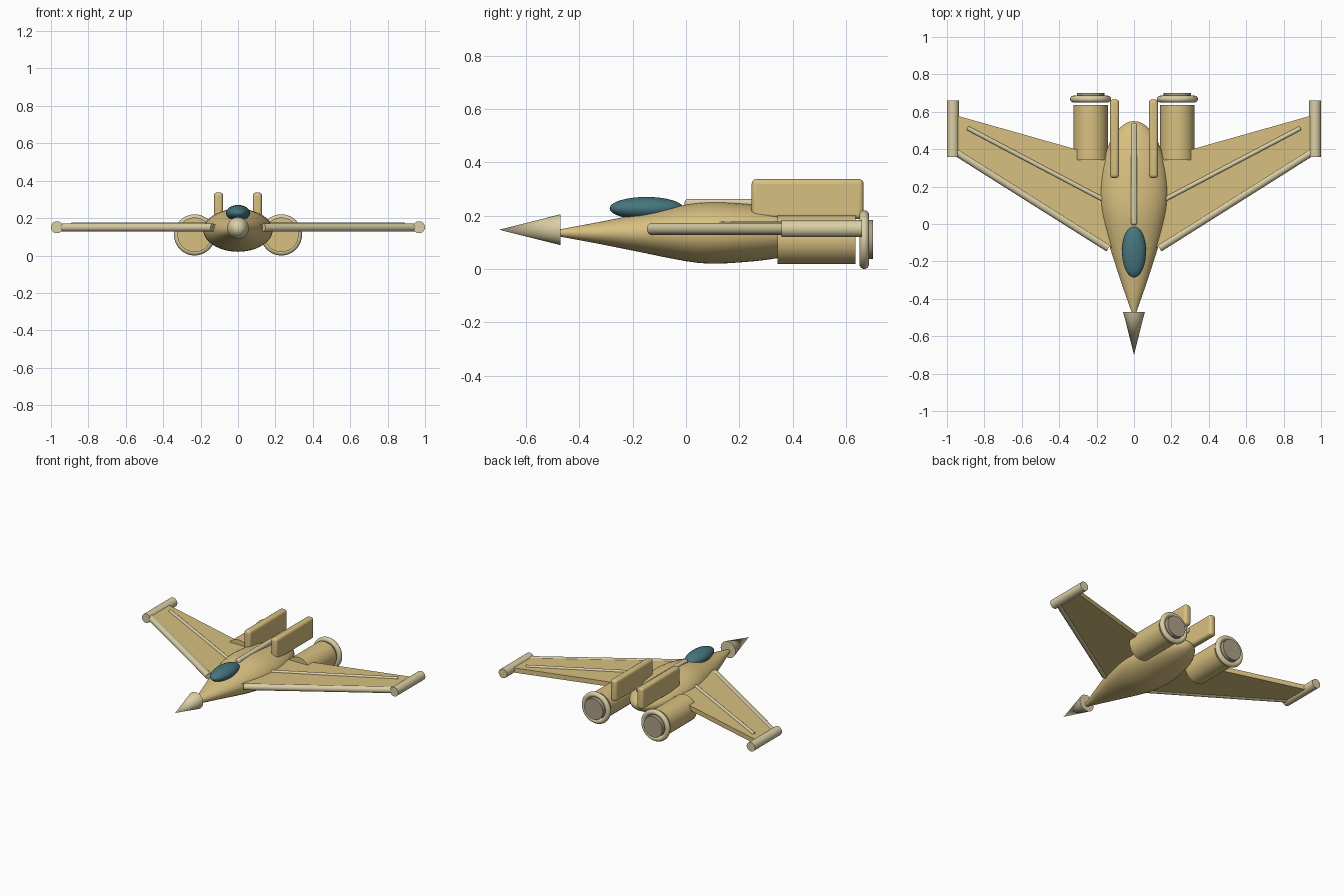
import bpy, bmesh, math
from mathutils import Vector

if "Cube" in bpy.data.objects:
    bpy.data.objects.remove(bpy.data.objects["Cube"])


def material(name, rgb):
    m = bpy.data.materials.new(name)
    m.diffuse_color = (*rgb, 1)
    m.use_nodes = True
    m.node_tree.nodes["Principled BSDF"].inputs["Base Color"].default_value = m.diffuse_color
    return m


TAN = material("tan_hull", (0.69, 0.53, 0.22))
TRIM = material("pale_trim", (0.70, 0.62, 0.38))
GLASS = material("canopy_teal", (0.06, 0.18, 0.21))
NOZZLE = material("nozzle_grey", (0.42, 0.36, 0.25))


def finish(ob, name, mat, bevel=0, angle=35):
    ob.name = name
    ob.data.materials.clear()
    ob.data.materials.append(mat)
    if bevel:
        b = ob.modifiers.new("bevel", 'BEVEL')
        b.width, b.segments, b.limit_method = bevel, 4, 'ANGLE'
    bpy.ops.object.select_all(action='DESELECT')
    ob.select_set(True)
    bpy.context.view_layer.objects.active = ob
    bpy.ops.object.shade_smooth_by_angle(angle=math.radians(angle))
    return ob


def from_bmesh(bm, name, mat, **kw):
    bmesh.ops.recalc_face_normals(bm, faces=bm.faces)
    me = bpy.data.meshes.new(name)
    bm.to_mesh(me)
    bm.free()
    ob = bpy.data.objects.new(name, me)
    bpy.context.collection.objects.link(ob)
    return finish(ob, name, mat, **kw)


def rod(name, a, b, r1, mat, r2=None, bevel=0):
    """Cylinder or cone running from point a to point b."""
    a, b = Vector(a), Vector(b)
    bpy.ops.mesh.primitive_cone_add(vertices=48, radius1=r1, radius2=r1 if r2 is None else r2,
                                    depth=(b - a).length, location=(a + b) / 2)
    ob = bpy.context.object
    ob.rotation_euler = (b - a).to_track_quat('Z', 'Y').to_euler()
    return finish(ob, name, mat, bevel=bevel)


def box(name, lo, hi, mat, bevel):
    lo, hi = Vector(lo), Vector(hi)
    bpy.ops.mesh.primitive_cube_add(size=1, location=(lo + hi) / 2)
    ob = bpy.context.object
    ob.scale = hi - lo
    bpy.ops.object.transform_apply(location=False, rotation=False, scale=True)
    return finish(ob, name, mat, bevel=bevel)


# Fuselage: elliptical sections (y, half width, half height), tapered nose, rounded tail
stations = [(-0.50, 0.004, 0.006), (-0.47, 0.013, 0.014), (-0.32, 0.066, 0.042),
            (-0.17, 0.115, 0.072), (-0.08, 0.142, 0.091), (0.0, 0.162, 0.106),
            (0.05, 0.173, 0.113), (0.10, 0.181, 0.115), (0.15, 0.185, 0.114)]
for i in range(1, 12):
    t = i / 12 * math.pi / 2
    y = 0.15 + 0.40 * math.sin(t)
    stations.append((y, 0.185 * math.cos(t), 0.115 * math.sqrt(1 - ((y - 0.07) / 0.481) ** 2)))
bm = bmesh.new()
N = 48
rings = [[bm.verts.new((w * math.cos(2 * math.pi * k / N), y, 0.135 + h * math.sin(2 * math.pi * k / N)))
          for k in range(N)] for y, w, h in stations]
for r, s in zip(rings, rings[1:]):
    for k in range(N):
        bm.faces.new((r[k], r[(k + 1) % N], s[(k + 1) % N], s[k]))
bm.faces.new(rings[0])
tail = bm.verts.new((0, 0.55, 0.135))
for k in range(N):
    bm.faces.new((rings[-1][k], rings[-1][(k + 1) % N], tail))
from_bmesh(bm, "fuselage", TAN, angle=60)

# Nose cone, canopy and spine
rod("nose_cone", (0, -0.47, 0.147), (0, -0.70, 0.147), 0.058, TRIM, r2=0)
bpy.ops.mesh.primitive_uv_sphere_add(segments=40, ring_count=24, location=(0, -0.148, 0.227))
bpy.context.object.scale = (0.064, 0.138, 0.043)
finish(bpy.context.object, "canopy", GLASS)
box("spine_ridge", (-0.017, -0.005, 0.226), (0.017, 0.54, 0.262), TRIM, 0.012)

for s, side in ((-1, "left"), (1, "right")):
    # Wing slab
    bm = bmesh.new()
    outline = [(0.10, -0.138), (0.96, 0.39), (0.96, 0.583), (0.10, 0.34)]
    face = bm.faces.new([bm.verts.new((s * x, y, 0.134)) for x, y in outline])
    ext = bmesh.ops.extrude_face_region(bm, geom=[face])
    bmesh.ops.translate(bm, vec=(0, 0, 0.033),
                        verts=[v for v in ext["geom"] if isinstance(v, bmesh.types.BMVert)])
    from_bmesh(bm, side + "_wing", TAN)
    # Wing trim: leading edge tube, raised rib, tip rod
    rod(side + "_leading_edge", (s * 0.135, -0.128, 0.150), (s * 0.96, 0.392, 0.150), 0.022, TRIM)
    rod(side + "_wing_rib", (s * 0.15, 0.123, 0.165), (s * 0.89, 0.513, 0.165), 0.012, TRIM, bevel=0.005)
    rod(side + "_tip_rod", (s * 0.968, 0.358, 0.151), (s * 0.968, 0.66, 0.151), 0.032, TRIM)
    # Engine: barrel, ring and nozzle disc
    ex, ez = s * 0.232, 0.111
    rod(side + "_engine", (ex, 0.342, ez), (ex, 0.636, ez), 0.092, TAN)
    bpy.ops.mesh.primitive_torus_add(major_segments=56, minor_segments=16, major_radius=0.092,
                                     minor_radius=0.018, location=(ex, 0.668, 0.110),
                                     rotation=(math.pi / 2, 0, 0))
    finish(bpy.context.object, side + "_engine_ring", TRIM, angle=60)
    rod(side + "_nozzle", (ex, 0.66, ez), (ex, 0.70, ez), 0.073, NOZZLE)
    # Upright tail fin
    fx = s * 0.104
    box(side + "_fin", (fx - 0.025, 0.246, 0.187), (fx + 0.025, 0.666, 0.337), TAN, 0.018)
